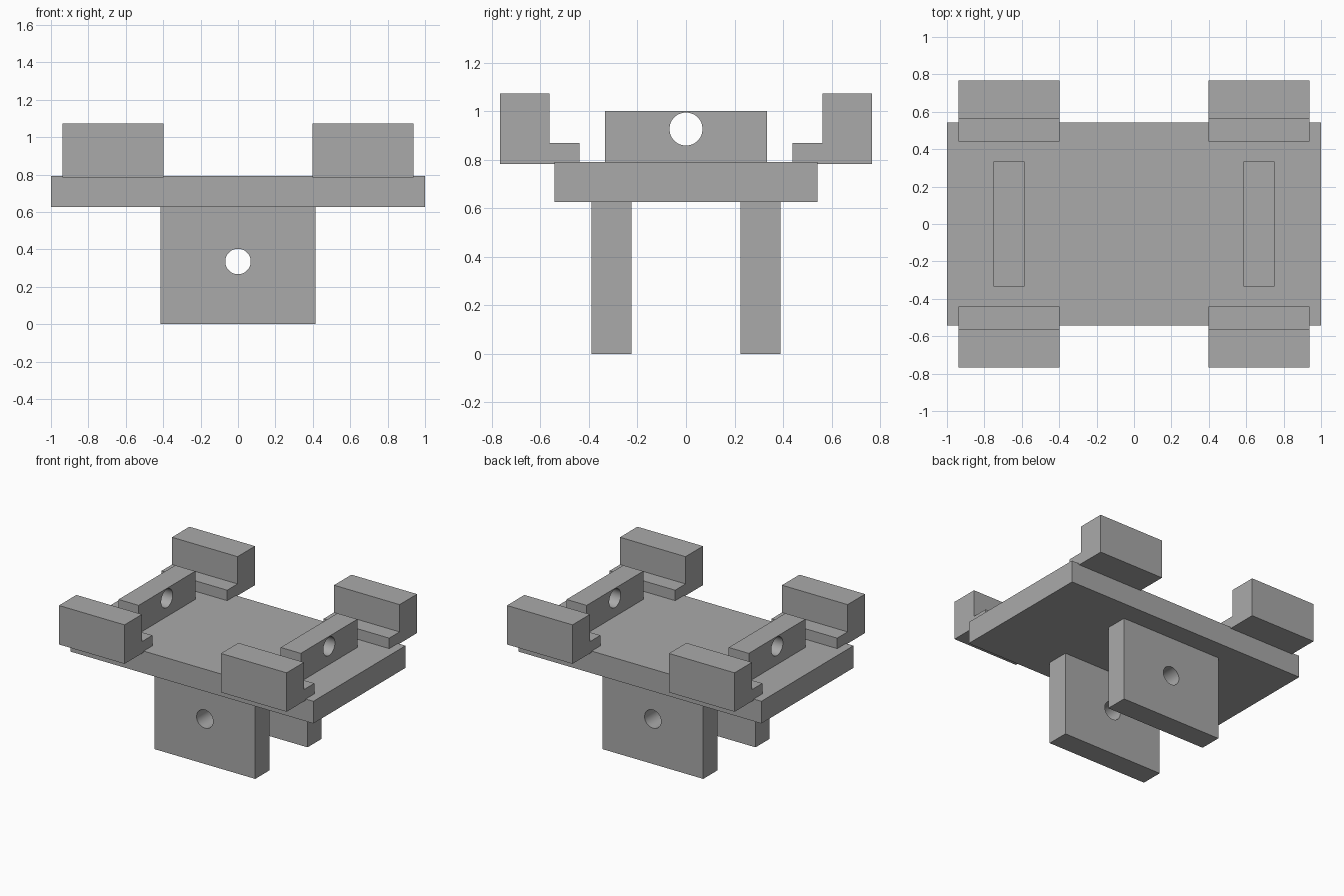
import bpy, bmesh, math
from mathutils import Matrix

if "Cube" in bpy.data.objects:
    bpy.data.objects.remove(bpy.data.objects["Cube"])

grey = bpy.data.materials.new("grey")
grey.diffuse_color = (0.4, 0.4, 0.4, 1)
grey.use_nodes = True
grey.node_tree.nodes["Principled BSDF"].inputs["Base Color"].default_value = grey.diffuse_color


def finish(name, bm):
    bmesh.ops.recalc_face_normals(bm, faces=bm.faces)
    mesh = bpy.data.meshes.new(name)
    bm.to_mesh(mesh)
    bm.free()
    mesh.materials.append(grey)
    obj = bpy.data.objects.new(name, mesh)
    bpy.context.collection.objects.link(obj)
    return obj


def box(name, x, y, z):
    bm = bmesh.new()
    size = [b - a for a, b in (x, y, z)]
    centre = [(a + b) / 2 for a, b in (x, y, z)]
    bmesh.ops.create_cube(bm, size=1, matrix=Matrix.Translation(centre) @ Matrix.Diagonal((*size, 1)))
    return finish(name, bm)


def drill(obj, centre, radius, axis):
    """Cut a round hole through the part along the x or y axis."""
    turn = Matrix.Rotation(math.pi / 2, 4, 'Y' if axis == 'X' else 'X')
    bm = bmesh.new()
    bmesh.ops.create_cone(bm, cap_ends=True, segments=48, radius1=radius, radius2=radius,
                          depth=0.4, matrix=Matrix.Translation(centre) @ turn)
    cutter = finish("hole_cutter", bm)
    cutter.hide_render = True
    mod = obj.modifiers.new("hole", 'BOOLEAN')
    mod.operation = 'DIFFERENCE'
    mod.solver = 'EXACT'
    mod.object = cutter
    bpy.ops.object.select_all(action='DESELECT')
    bpy.context.view_layer.objects.active = obj
    obj.select_set(True)
    bpy.ops.object.modifier_apply(modifier=mod.name)
    bpy.data.objects.remove(cutter)
    bpy.ops.object.shade_smooth_by_angle(angle=math.radians(30))


def clamp(name, sx, sy):
    """L-shaped block whose lip rests on the base plate."""
    profile = [(0.44, 0.783), (0.767, 0.783), (0.767, 1.073),
               (0.562, 1.073), (0.562, 0.87), (0.44, 0.87)]
    bm = bmesh.new()
    face = bm.faces.new([bm.verts.new((sx * 0.397, sy * y, z)) for y, z in profile])
    out = bmesh.ops.extrude_face_region(bm, geom=[face])
    verts = [v for v in out["geom"] if isinstance(v, bmesh.types.BMVert)]
    bmesh.ops.translate(bm, verts=verts, vec=(sx * 0.54, 0, 0))
    return finish(name, bm)


# Base plate
box("base_plate", (-1, 1), (-0.542, 0.542), (0.627, 0.792))

# Hanging plates below, front and back, drilled along y
for side, s in (("front", -1), ("back", 1)):
    y = sorted((s * 0.225, s * 0.39))
    leg = box(side + "_hanging_plate", (-0.415, 0.415), y, (0, 0.627))
    drill(leg, (0, s * 0.3075, 0.335), 0.068, 'Y')

# Upright lugs on top, left and right, drilled along x
for side, s in (("left", -1), ("right", 1)):
    x = sorted((s * 0.585, s * 0.75))
    lug = box(side + "_lug", x, (-0.333, 0.333), (0.792, 1.002))
    drill(lug, (s * 0.6675, 0, 0.927), 0.068, 'X')

# Corner clamps
for fb, sy in (("front", -1), ("back", 1)):
    for lr, sx in (("left", -1), ("right", 1)):
        clamp(f"{fb}_{lr}_clamp", sx, sy)
